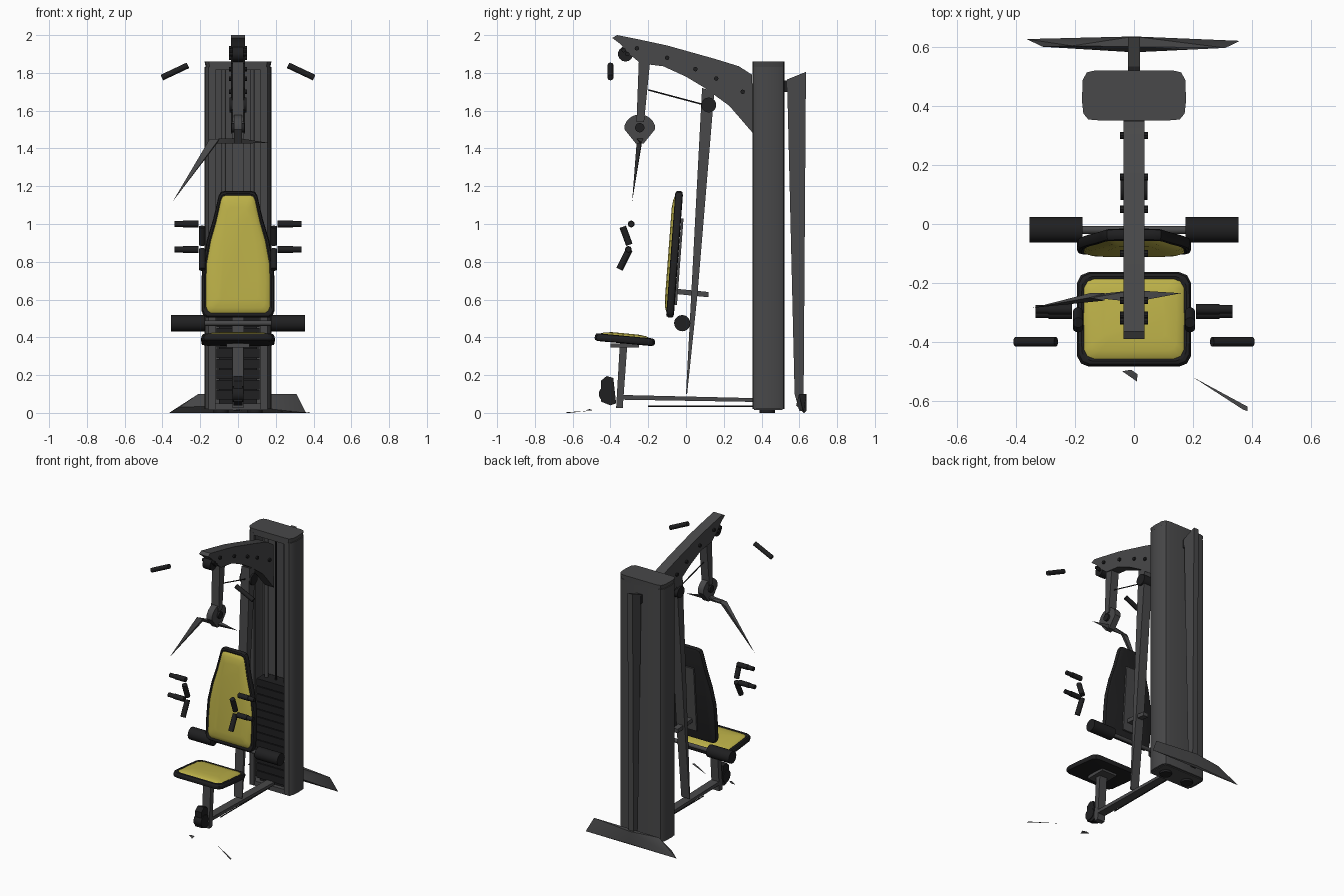
import bpy, bmesh, math
from mathutils import Vector, Matrix

if "Cube" in bpy.data.objects:
    bpy.data.objects.remove(bpy.data.objects["Cube"])


def material(name, rgb):
    m = bpy.data.materials.new(name)
    m.diffuse_color = (*rgb, 1)
    m.use_nodes = True
    m.node_tree.nodes["Principled BSDF"].inputs["Base Color"].default_value = m.diffuse_color
    return m


GREY = material("dark grey steel", (0.065, 0.065, 0.067))
BLACK = material("black rubber", (0.014, 0.014, 0.015))
YELLOW = material("yellow vinyl", (0.50, 0.435, 0.065))


def finish(name, bm, *mats):
    bmesh.ops.recalc_face_normals(bm, faces=bm.faces)
    me = bpy.data.meshes.new(name)
    bm.to_mesh(me)
    bm.free()
    for m in mats:
        me.materials.append(m)
    ob = bpy.data.objects.new(name, me)
    bpy.context.collection.objects.link(ob)
    return ob


def prism(name, pts, axis, lo, hi, mat=GREY):
    """Extrude a closed profile along x (profile is y,z) or z (profile is x,y)."""
    bm = bmesh.new()
    def at(p, t):
        return (t, p[0], p[1]) if axis == 'x' else (p[0], p[1], t)
    a = [bm.verts.new(at(p, lo)) for p in pts]
    b = [bm.verts.new(at(p, hi)) for p in pts]
    bm.faces.new(a)
    bm.faces.new(b)
    for i in range(len(pts)):
        j = (i + 1) % len(pts)
        bm.faces.new((a[i], a[j], b[j], b[i]))
    return finish(name, bm, mat)


def tube(name, p, q, r, mat=BLACK, r2=None, seg=14):
    p, q = Vector(p), Vector(q)
    bm = bmesh.new()
    rot = (q - p).to_track_quat('Z', 'Y').to_matrix().to_4x4()
    bmesh.ops.create_cone(bm, cap_ends=True, segments=seg, radius1=r,
                          radius2=r if r2 is None else r2, depth=(q - p).length,
                          matrix=Matrix.Translation((p + q) / 2) @ rot)
    return finish(name, bm, mat)


def box(name, lo, hi, mat=GREY):
    return prism(name, [(lo[0], lo[1]), (hi[0], lo[1]), (hi[0], hi[1]), (lo[0], hi[1])],
                 'z', lo[2], hi[2], mat)


def hull(name, pts, mat=GREY):
    bm = bmesh.new()
    for p in pts:
        bm.verts.new(p)
    bmesh.ops.convex_hull(bm, input=bm.verts)
    return finish(name, bm, mat)


def pad(name, half, start, end):
    """Upholstered pad: black rim and back, domed yellow front. half = right side outline."""
    u = Vector((1, 0, 0))
    start, end = Vector(start), Vector(end)
    v = (end - start).normalized()
    n = u.cross(v)
    outline = half + [(-x, y) for x, y in reversed(half)]
    w = max(x for x, _ in half)
    h = max(y for _, y in half)
    # (inset, depth) of each ring from back to front
    rings = [(.02, 0), (.004, .004), (0, .013), (0, .028), (.006, .038), (.016, .041),
             (.024, .037), (.03, .042), (.05, .049), (.09, .054)]
    bm = bmesh.new()
    loops = []
    for inset, d in rings:
        sx, sy = 1 - inset / w, 1 - 2 * inset / h
        loops.append([bm.verts.new(start + u * x * sx + v * (h / 2 + (y - h / 2) * sy) + n * d)
                      for x, y in outline])
    bm.faces.new(loops[0])
    bm.faces.new(loops[-1]).material_index = 1
    for k in range(len(loops) - 1):
        a, b = loops[k], loops[k + 1]
        for i in range(len(outline)):
            j = (i + 1) % len(outline)
            bm.faces.new((a[i], a[j], b[j], b[i])).material_index = int(k >= 6)
    return finish(name, bm, BLACK, YELLOW)


# Tower: C-shaped shroud open at the front, with cap and floor
outer = [(.12, .352), (.155, .355), (.172, .375), (.177, .42), (.174, .49), (.16, .515), (.13, .522)]
inner = [(.125, .508), (.15, .50), (.158, .48), (.16, .42), (.155, .38), (.12, .37)]
side = outer + [(-x, y) for x, y in reversed(outer)]
prism("tower_shroud", side + [(-x, y) for x, y in reversed(inner)] + inner, 'z', .02, 1.83)
cap = prism("tower_cap", side, 'z', 1.815, 1.86)
for vert in cap.data.vertices:
    if vert.co.z < 1.83:
        vert.co.x *= .95
box("tower_floor", (-.16, .36, .015), (.16, .51, .05))

# Weight stack and its guide rods
for i in range(13):
    box("weight_plate", (-.115, .375, .07 + i * .055), (.115, .48, .12 + i * .055), BLACK)
box("stack_core", (-.10, .39, .05), (.10, .46, .77), BLACK)
for s in (-1, 1):
    tube("guide_rod", (s * .075, .43, .05), (s * .075, .43, 1.82), .012, GREY)
    tube("tower_foot", (s * .09, .43, .0), (s * .09, .43, .02), .04, BLACK)
tube("stack_cable", (0, .43, .75), (0, .43, 1.82), .006)

# Rear spine and splayed rear foot
prism("rear_spine", [(.535, 1.765), (.635, 1.805), (.622, .01), (.60, .01), (.575, .1)],
      'x', -.02, .02)
box("spine_link", (-.02, .515, 1.70), (.02, .55, 1.76), BLACK)
hull("rear_foot", [(-.365, .628, 0), (.36, .622, 0), (-.21, .605, .10), (.31, .598, .10),
                   (-.31, .602, .03), (0, .583, .04), (0, .637, .10), (0, .637, .01)])

# Overhead beam
prism("overhead_beam", [(-.39, 1.985), (-.365, 2), (-.24, 1.975), (-.1, 1.945), (.15, 1.875),
                        (.28, 1.835), (.35, 1.79), (.355, 1.48), (.23, 1.625), (.10, 1.72),
                        (0, 1.78), (-.12, 1.835), (-.24, 1.85), (-.30, 1.90), (-.35, 1.955)],
      'x', -.036, .036)
for y, z in ((-.33, 1.92), (-.31, 1.9), (-.26, 1.93), (-.1, 1.88), (.05, 1.82), (.16, 1.77), (.3, 1.7)):
    tube("beam_bolt", (-.048, y, z), (.048, y, z), .012, BLACK, seg=8)
tube("front_pulley", (-.03, -.32, 1.9), (.03, -.32, 1.9), .04, BLACK)

# Leaning upright post, narrowing to the floor
hull("upright_post", [(x, y, z) for x in (-.033, .033) for y, z in
                      ((.085, 1.72), (.15, 1.70), (.035, .62), (.06, .62), (0, .10), (.006, .10))])
tube("post_pulley", (-.045, .12, 1.63), (.045, .12, 1.63), .04, BLACK)

# Hanging press arm with cam plate
hull("hanging_arm", [(x, y, z) for x in (-.03, .03) for y, z in
                     ((-.25, 1.86), (-.19, 1.86), (-.262, 1.54), (-.222, 1.54))])
cam = [(-.245 + .085 * math.cos(a), 1.495 + .085 * math.sin(a))
       for a in [math.radians(20 + 14 * i) for i in range(11)]]
prism("cam_plate", cam + [(-.325, 1.50), (-.265, 1.425), (-.225, 1.425), (-.165, 1.50)],
      'x', -.022, .022)
tube("cam_hub", (-.035, -.245, 1.51), (.035, -.245, 1.51), .025, BLACK)
hull("cross_lever", [(-.14, -.25, 1.45), (-.14, -.24, 1.425), (0, -.265, 1.455), (0, -.225, 1.455),
                     (0, -.245, 1.425), (.16, -.235, 1.43)])
hull("lever_spike", [(-.10, -.26, 1.45), (-.10, -.235, 1.44), (-.15, -.25, 1.45),
                     (-.15, -.235, 1.42), (-.345, -.285, 1.12)])
tube("loose_cable", (0, -.20, 1.71), (0, .10, 1.63), .004, seg=6)

# Hand grips on both sides
for s in (-1, 1):
    tube("upper_grip", (s * .265, -.40, 1.84), (s * .403, -.40, 1.775), .016)
    for z, y in ((1.0, -.29), (.865, -.305)):
        tube("side_grip", (s * .215, y, z), (s * .335, y, z), .015)
        tube("grip_sleeve", (s * .21, y, z), (s * .29, y, z), .018)
    tube("press_grip_top", (s * .19, -.335, .985), (s * .19, -.30, .89), .018)
    tube("press_grip_bottom", (s * .19, -.30, .865), (s * .19, -.352, .76), .018)
    tube("leg_roller", (s * .175, -.02, .475), (s * .355, -.02, .475), .043, seg=20)
tube("roller_axle", (-.18, -.02, .475), (.18, -.02, .475), .014, GREY)

# Back rest and its adjuster
pad("back_rest", [(.165, 0), (.183, .012), (.193, .035), (.194, .16), (.19, .28), (.165, .41),
                  (.132, .52), (.113, .60), (.103, .645), (.092, .665), (.07, .672)],
    (0, -.065, .503), (0, -.015, 1.175))
hull("back_plate", [(x, y + d, z) for x in (-.05, .05) for d in (0, .012)
                    for y, z in ((-.06, .57), (-.025, 1.03))])
prism("adjuster_bar", [(-.06, .63), (.12, .612), (.12, .64), (-.06, .658)], 'x', -.02, .02)

# Seat with post
pad("seat", [(.155, 0), (.18, .01), (.193, .035), (.195, .16), (.193, .285), (.18, .31), (.155, .32)],
    (0, -.485, .382), (0, -.165, .352))
box("seat_bracket", (-.06, -.40, .345), (.06, -.25, .368))
hull("seat_post", [(x, y, z) for x in (-.03, .03) for y, z in
                   ((-.35, .37), (-.31, .37), (-.37, .025), (-.335, .025))])

# Floor rail, front pulley housing and loose floor strips
prism("floor_rail", [(-.35, .095), (.37, .078), (.37, .058), (-.35, .07)], 'x', -.03, .03)
prism("front_housing", [(-.45, .17), (-.42, .195), (-.385, .185), (-.37, .05), (-.40, .04),
                        (-.45, .06)], 'x', -.025, .025, BLACK)
tube("ankle_pulley", (-.03, -.42, .10), (.03, -.42, .10), .042, BLACK)
tube("floor_cable", (0, -.2, .035), (0, .36, .035), .004, seg=6)
hull("floor_shard", [(-.04, -.50, .012), (.01, -.535, .012), (.012, -.51, .02), (-.01, -.495, .015)])
hull("floor_strip", [(.2, -.52, .01), (.385, -.635, 0), (.385, -.62, 0), (.37, -.63, .004)])

# Smooth rounded surfaces while keeping hard edges
for ob in bpy.context.scene.objects:
    ob.select_set(True)
    bpy.context.view_layer.objects.active = ob
bpy.ops.object.shade_smooth_by_angle(angle=math.radians(35))
